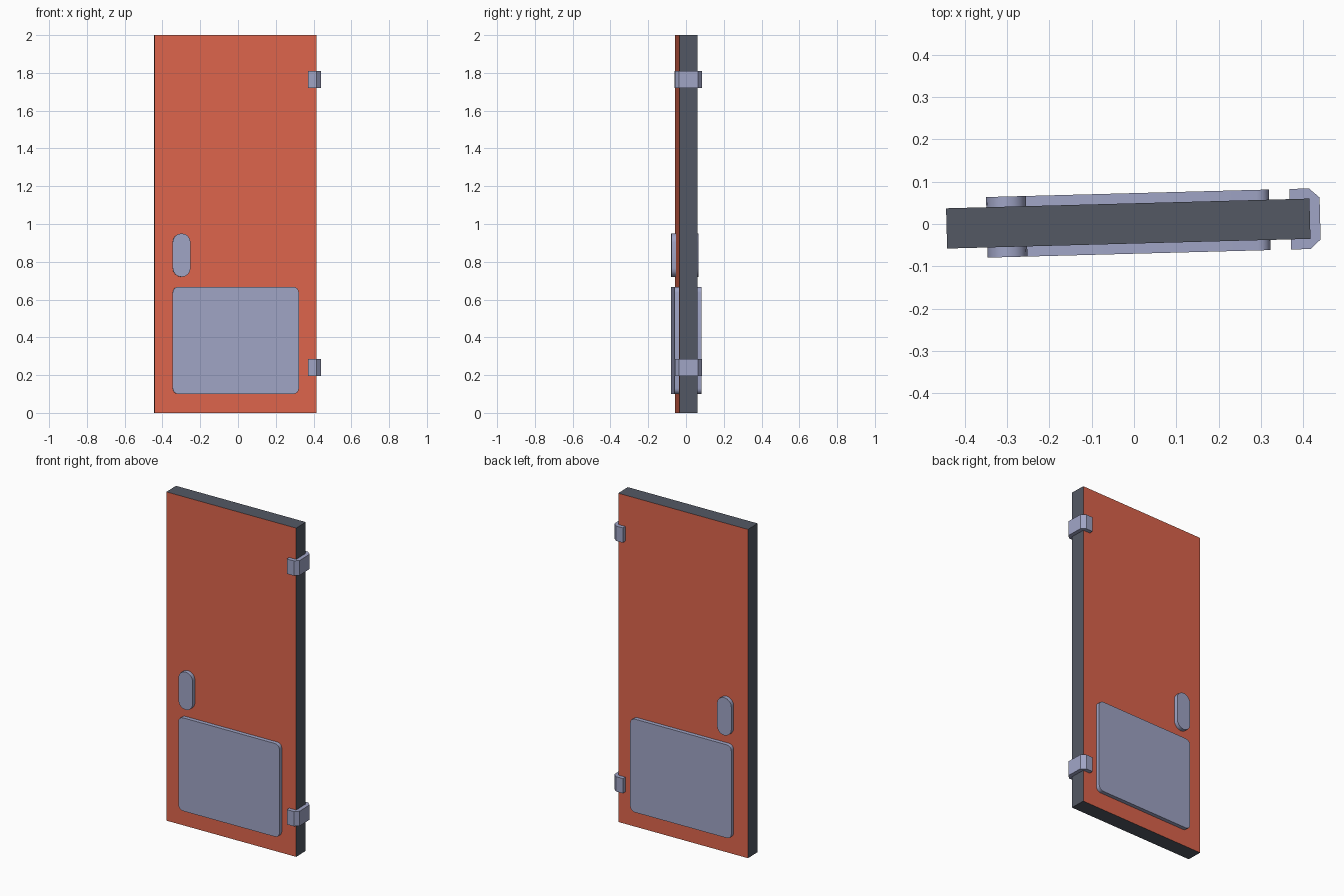
import bpy, bmesh, math
from mathutils import Matrix

if "Cube" in bpy.data.objects:
    bpy.data.objects.remove(bpy.data.objects["Cube"])

# The door stands slightly ajar: everything shares one small turn about z
PLACE = Matrix.Translation((-0.0135, 0.001, 0)) @ Matrix.Rotation(math.radians(1.53), 4, 'Z')
HALF_W, HALF_T, FACE = 0.429, 0.0475, 0.0715


def material(name, rgb):
    m = bpy.data.materials.new(name)
    lin = [((c / 255 + 0.055) / 1.055) ** 2.4 for c in rgb]
    m.diffuse_color = (*lin, 1)
    m.use_nodes = True
    m.node_tree.nodes["Principled BSDF"].inputs["Base Color"].default_value = m.diffuse_color
    return m


ORANGE = material("orange_paint", (222, 101, 76))
DARK = material("dark_edge", (83, 88, 100))
METAL = material("blue_grey_metal", (160, 165, 198))


def prism(name, outline, offset, mats):
    """Extrude a closed 3D outline along offset and place it on the door."""
    bm = bmesh.new()
    face = bm.faces.new([bm.verts.new(p) for p in outline])
    new = bmesh.ops.extrude_face_region(bm, geom=[face], use_keep_orig=True)["geom"]
    bmesh.ops.translate(bm, vec=offset,
                        verts=[g for g in new if isinstance(g, bmesh.types.BMVert)])
    bmesh.ops.recalc_face_normals(bm, faces=bm.faces)
    me = bpy.data.meshes.new(name)
    bm.to_mesh(me)
    bm.free()
    for m in mats:
        me.materials.append(m)
    ob = bpy.data.objects.new(name, me)
    bpy.context.collection.objects.link(ob)
    ob.matrix_world = PLACE
    return ob


def rounded_rect(x0, x1, z0, z1, r, steps):
    pts = []
    corners = [(x1 - r, z1 - r), (x0 + r, z1 - r), (x0 + r, z0 + r), (x1 - r, z0 + r)]
    for i, (cx, cz) in enumerate(corners):
        for s in range(steps + 1):
            a = math.pi / 2 * (i + s / steps)
            pts.append((cx + r * math.cos(a), cz + r * math.sin(a)))
    return pts


def smooth(ob):
    bpy.ops.object.select_all(action='DESELECT')
    ob.select_set(True)
    bpy.context.view_layer.objects.active = ob
    bpy.ops.object.shade_smooth_by_angle(angle=math.radians(35))


# Door slab: painted front and back, dark rim
slab = prism("door_slab",
             [(-HALF_W, -HALF_T, 0), (HALF_W, -HALF_T, 0),
              (HALF_W, -HALF_T, 2), (-HALF_W, -HALF_T, 2)],
             (0, 2 * HALF_T, 0), [ORANGE, DARK])
for p in slab.data.polygons:
    p.material_index = 0 if abs(p.normal.y) > 0.5 else 1

# Kick plates and push plates on both faces
for side, sign in (("front", -1), ("back", 1)):
    for part, x0, x1, z0, z1, r in (("kick_plate", -0.334, 0.334, 0.10, 0.667, 0.03),
                                    ("push_plate", -0.334, -0.240, 0.72, 0.95, 0.0465)):
        outline = [(x, sign * 0.042, z) for x, z in rounded_rect(x0, x1, z0, z1, r, 4)]
        smooth(prism(f"{side}_{part}", outline, (0, sign * (FACE - 0.042), 0), [METAL]))

# Hinges: bent straps wrapped round the right edge
outer = [(0.3825, FACE), (0.4285, FACE), (0.453, 0.0495)]
inner = [(0.424, 0.043), (0.3825, 0.043)]
strap = (outer + [(x, -y) for x, y in reversed(outer)]
         + [(x, -y) for x, y in reversed(inner)] + inner)
for name, z in (("lower_hinge", 0.195), ("upper_hinge", 1.72)):
    prism(name, [(x, y, z) for x, y in strap], (0, 0, 0.09), [METAL])
